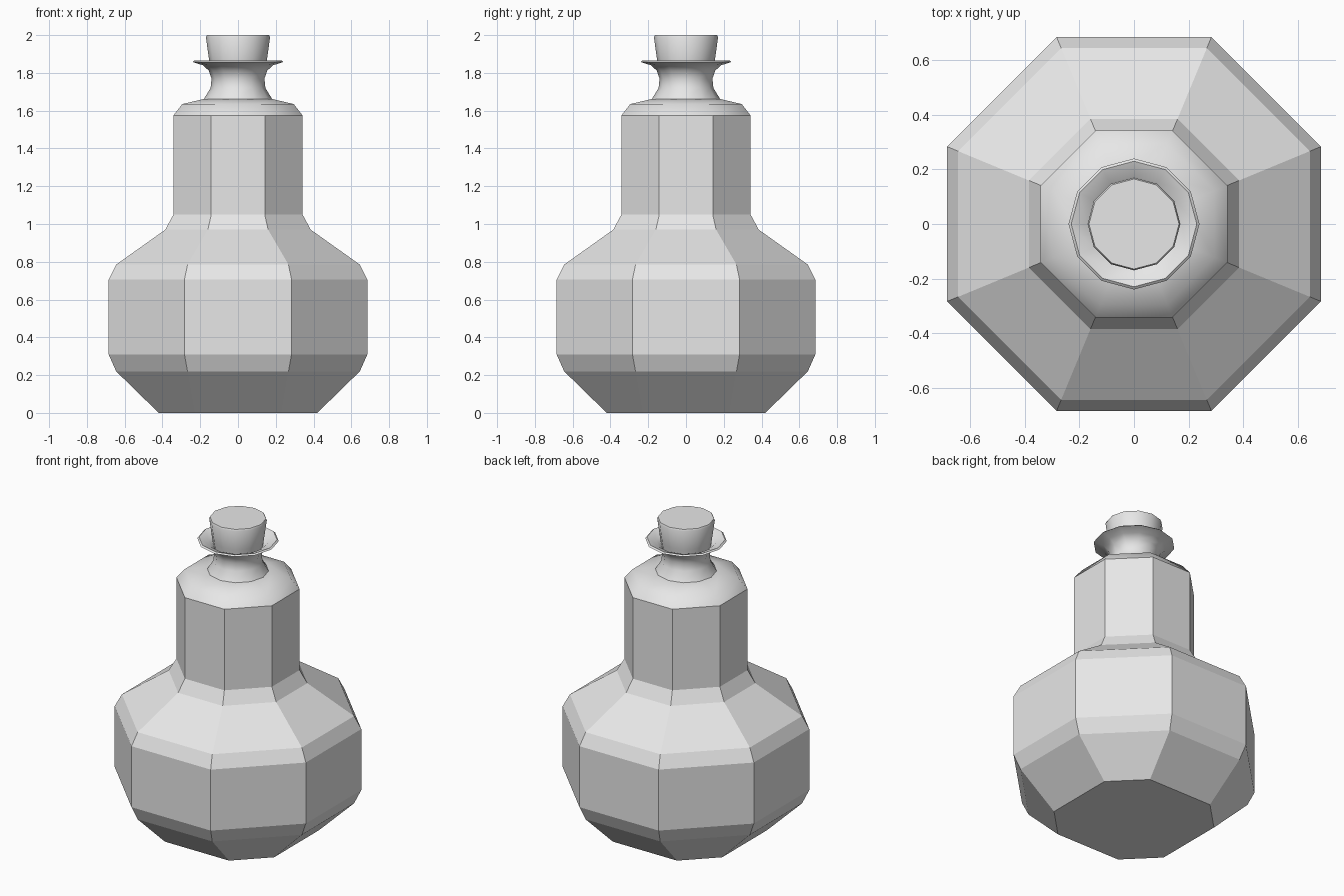
import bpy
import bmesh
from math import cos, sin, pi, radians

cube = bpy.data.objects.get("Cube")
if cube:
    bpy.data.objects.remove(cube, do_unlink=True)

grey = bpy.data.materials.new("plain_grey")
grey.use_nodes = True
colour = (0.8, 0.8, 0.8, 1)
grey.diffuse_color = colour
grey.node_tree.nodes["Principled BSDF"].inputs["Base Color"].default_value = colour


def octagon(apothem, z, half=None):
    """Flat side to the front; half is half the width of the axis-facing sides."""
    h = apothem * (2 ** 0.5 - 1) if half is None else half
    a = apothem
    xy = [(a, -h), (a, h), (h, a), (-h, a), (-a, h), (-a, -h), (-h, -a), (h, -a)]
    return [(x, y, z) for x, y in xy]


def round_ring(radius, z, sides=12):
    return [(radius * cos(2 * pi * i / sides), radius * sin(2 * pi * i / sides), z)
            for i in range(sides)]


def loft(name, rings, cap_start=False, cap_end=False, smooth_angle=None):
    """Skin a stack of rings, listed from the bottom up the outer surface."""
    bm = bmesh.new()
    loops = [[bm.verts.new(p) for p in ring] for ring in rings]
    for low, high in zip(loops, loops[1:]):
        n = len(low)
        for i in range(n):
            j = (i + 1) % n
            bm.faces.new((low[i], low[j], high[j], high[i]))
    if cap_start:
        bm.faces.new(loops[0][::-1])
    if cap_end:
        bm.faces.new(loops[-1])
    mesh = bpy.data.meshes.new(name)
    bm.to_mesh(mesh)
    bm.free()
    mesh.materials.append(grey)
    if smooth_angle:
        mesh.shade_smooth()
        mesh.set_sharp_from_angle(angle=radians(smooth_angle))
    obj = bpy.data.objects.new(name, mesh)
    bpy.context.collection.objects.link(obj)
    return obj


# Faceted body with chamfered bends and a narrower foot
body_profile = [(0.645, 0.22), (0.685, 0.31), (0.685, 0.705), (0.645, 0.785),
                (0.385, 0.97), (0.342, 1.05), (0.342, 1.575)]
loft("body", [octagon(0.42, 0, 0.23)] + [octagon(a, z) for a, z in body_profile],
     cap_start=True)

# Softly shaded shoulder closing the body
shoulder_profile = [(0.342, 1.575), (0.295, 1.635), (0.18, 1.662)]
loft("shoulder", [octagon(a, z) for a, z in shoulder_profile],
     cap_end=True, smooth_angle=50)

# Flared neck: up the outside, over the thin lip, down the inside
neck_profile = [(0.185, 1.655), (0.145, 1.72), (0.14, 1.77), (0.155, 1.812),
                (0.185, 1.84), (0.24, 1.858), (0.23, 1.866),
                (0.175, 1.845), (0.14, 1.81), (0.125, 1.77)]
loft("neck", [round_ring(r, z) for r, z in neck_profile], smooth_angle=40)

# Tapered stopper with a slightly softened rim
stopper_profile = [(0.14, 1.78), (0.152, 1.86), (0.17, 1.99), (0.165, 2.0)]
loft("stopper", [round_ring(r, z) for r, z in stopper_profile],
     cap_start=True, cap_end=True, smooth_angle=40)
